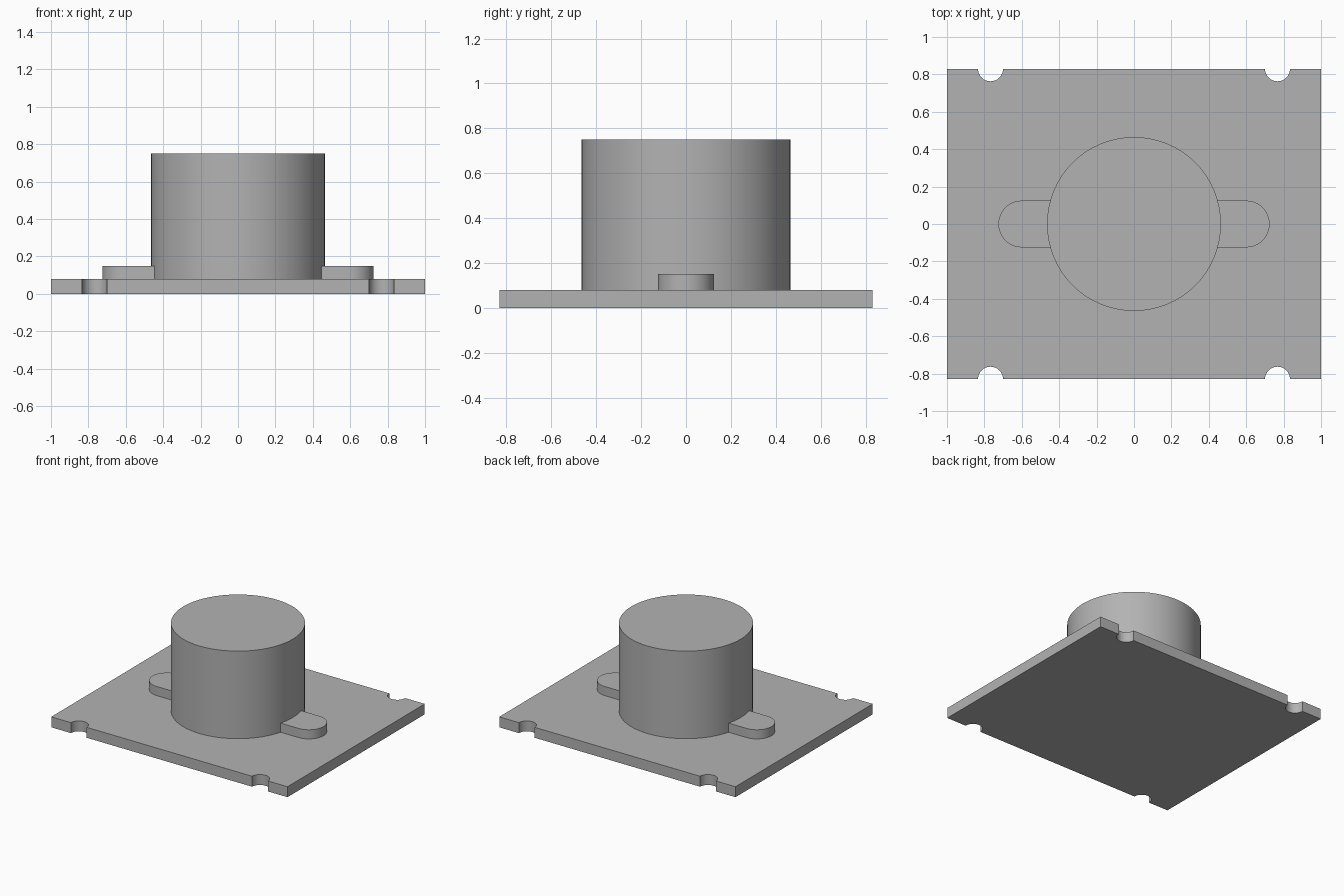
import bpy
import bmesh
from math import cos, sin, pi

cube = bpy.data.objects.get("Cube")
if cube:
    bpy.data.objects.remove(cube, do_unlink=True)

grey = bpy.data.materials.new("plain grey")
grey.use_nodes = True
GREY = (0.45, 0.45, 0.45, 1)
grey.diffuse_color = GREY
grey.node_tree.nodes["Principled BSDF"].inputs["Base Color"].default_value = GREY


def arc(cx, cy, r, start, end, steps):
    """Points along an arc, both ends included."""
    angles = [start + (end - start) * i / steps for i in range(steps + 1)]
    return [(cx + r * cos(a), cy + r * sin(a)) for a in angles]


def extrude_outline(name, outline, bottom, top):
    """Closed solid from a counter-clockwise outline."""
    bm = bmesh.new()
    base = bm.faces.new([bm.verts.new((x, y, bottom)) for x, y in outline])
    result = bmesh.ops.extrude_face_region(bm, geom=[base], use_keep_orig=True)
    for v in result["geom"]:
        if isinstance(v, bmesh.types.BMVert):
            v.co.z = top
    bmesh.ops.recalc_face_normals(bm, faces=bm.faces)
    mesh = bpy.data.meshes.new(name)
    bm.to_mesh(mesh)
    bm.free()
    mesh.materials.append(grey)
    obj = bpy.data.objects.new(name, mesh)
    bpy.context.collection.objects.link(obj)
    bpy.ops.object.select_all(action="DESELECT")
    obj.select_set(True)
    bpy.context.view_layer.objects.active = obj
    bpy.ops.object.shade_smooth_by_angle(angle=pi / 6)
    return obj


PLATE_TOP = 0.08
HALF_X, HALF_Y = 1.0, 0.83
NOTCH_X, NOTCH_R = 0.767, 0.067

# Base plate with two half-round notches in the front and back edges
front_edge = [(-HALF_X, -HALF_Y)]
for x in (-NOTCH_X, NOTCH_X):
    front_edge += arc(x, -HALF_Y, NOTCH_R, pi, 0, 16)
front_edge.append((HALF_X, -HALF_Y))
back_edge = [(-x, -y) for x, y in front_edge]
extrude_outline("base_plate", front_edge + back_edge, 0, PLATE_TOP)

# Central drum
extrude_outline("drum", arc(0, 0, 0.465, 0, 2 * pi, 64)[:-1], PLATE_TOP, 0.75)

# Round-ended tabs on both sides of the drum
tab = [(0.4, -0.125)] + arc(0.6, 0, 0.125, -pi / 2, pi / 2, 24) + [(0.4, 0.125)]
extrude_outline("left_tab", tab, PLATE_TOP, 0.15)
extrude_outline("right_tab", [(-x, -y) for x, y in tab], PLATE_TOP, 0.15)
